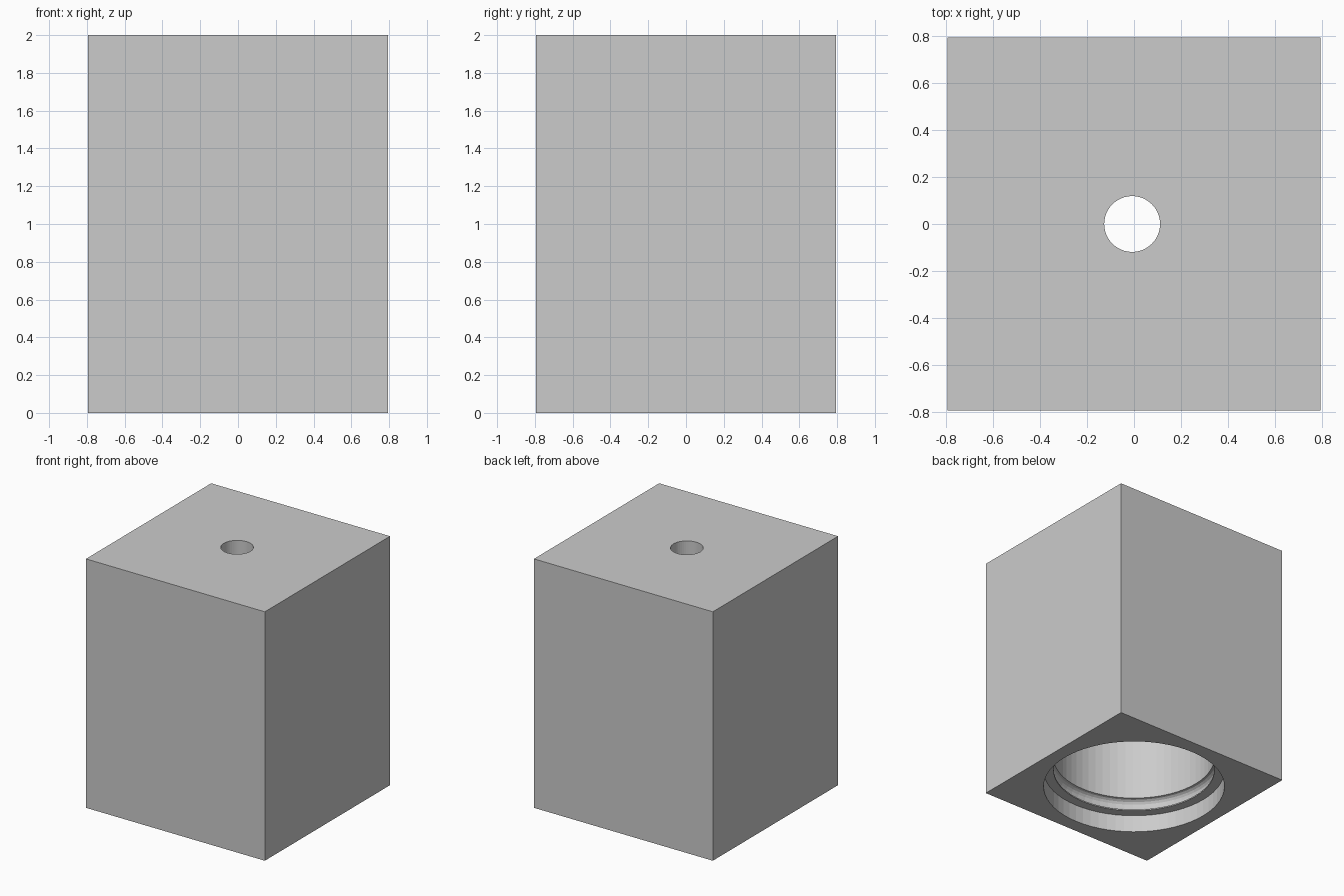
import bpy
import bmesh
import math

SIDE, HEIGHT = 1.59, 2.0
BORE, RIM = 0.607, 0.683

cube = bpy.data.objects.get("Cube")
if cube:
    bpy.data.objects.remove(cube, do_unlink=True)

grey = bpy.data.materials.new("plain grey")
grey.use_nodes = True
grey.diffuse_color = (0.6, 0.6, 0.6, 1)
grey.node_tree.nodes["Principled BSDF"].inputs["Base Color"].default_value = (0.6, 0.6, 0.6, 1)


def add_object(name, bm):
    bmesh.ops.recalc_face_normals(bm, faces=bm.faces)
    mesh = bpy.data.meshes.new(name)
    bm.to_mesh(mesh)
    bm.free()
    mesh.materials.append(grey)
    obj = bpy.data.objects.new(name, mesh)
    bpy.context.collection.objects.link(obj)
    return obj


def lathe(name, profile, steps, x=0):
    """Solid of revolution about z; the profile starts and ends on the axis."""
    bm = bmesh.new()
    verts = [bm.verts.new((r, 0, z)) for r, z in profile]
    edges = [bm.edges.new(pair) for pair in zip(verts, verts[1:])]
    bmesh.ops.spin(bm, geom=verts + edges, cent=(0, 0, 0), axis=(0, 0, 1),
                   angle=math.tau, steps=steps)
    bmesh.ops.remove_doubles(bm, verts=bm.verts, dist=0.0005)
    bmesh.ops.translate(bm, verts=bm.verts, vec=(x, 0, 0))
    obj = add_object(name, bm)
    obj.hide_render = True
    return obj


# Square housing block
bm = bmesh.new()
bmesh.ops.create_cube(bm, size=1)
bmesh.ops.scale(bm, verts=bm.verts, vec=(SIDE, SIDE, HEIGHT))
bmesh.ops.translate(bm, verts=bm.verts, vec=(0, 0, HEIGHT / 2))
housing = add_object("housing", bm)

# Stepped bore with a round retaining groove just above the counterbore
groove = []
for i in range(9):
    a = math.pi * i / 8
    groove.append((BORE + 0.05 * math.sin(a), 0.2 - 0.05 * math.cos(a)))
profile = [(0, -0.1), (RIM, -0.1), (RIM, 0.14), (BORE, 0.14)]
profile += groove + [(BORE, 1.8), (0, 1.8)]
bore = lathe("bore_cutter", profile, 64)

# Cable hole through the top
hole = lathe("cable_hole_cutter", [(0, 1.7), (0.119, 1.7), (0.119, 2.1), (0, 2.1)], 48, x=-0.008)

for cutter in (bore, hole):
    cut = housing.modifiers.new(cutter.name, 'BOOLEAN')
    cut.operation = 'DIFFERENCE'
    cut.solver = 'EXACT'
    cut.object = cutter

# Bake the cuts and drop the cutters
bpy.context.view_layer.update()
graph = bpy.context.evaluated_depsgraph_get()
baked = bpy.data.meshes.new_from_object(housing.evaluated_get(graph))
housing.modifiers.clear()
housing.data = baked
baked.materials.clear()
baked.materials.append(grey)
for face in baked.polygons:
    face.material_index = 0
for cutter in (bore, hole):
    bpy.data.objects.remove(cutter, do_unlink=True)
